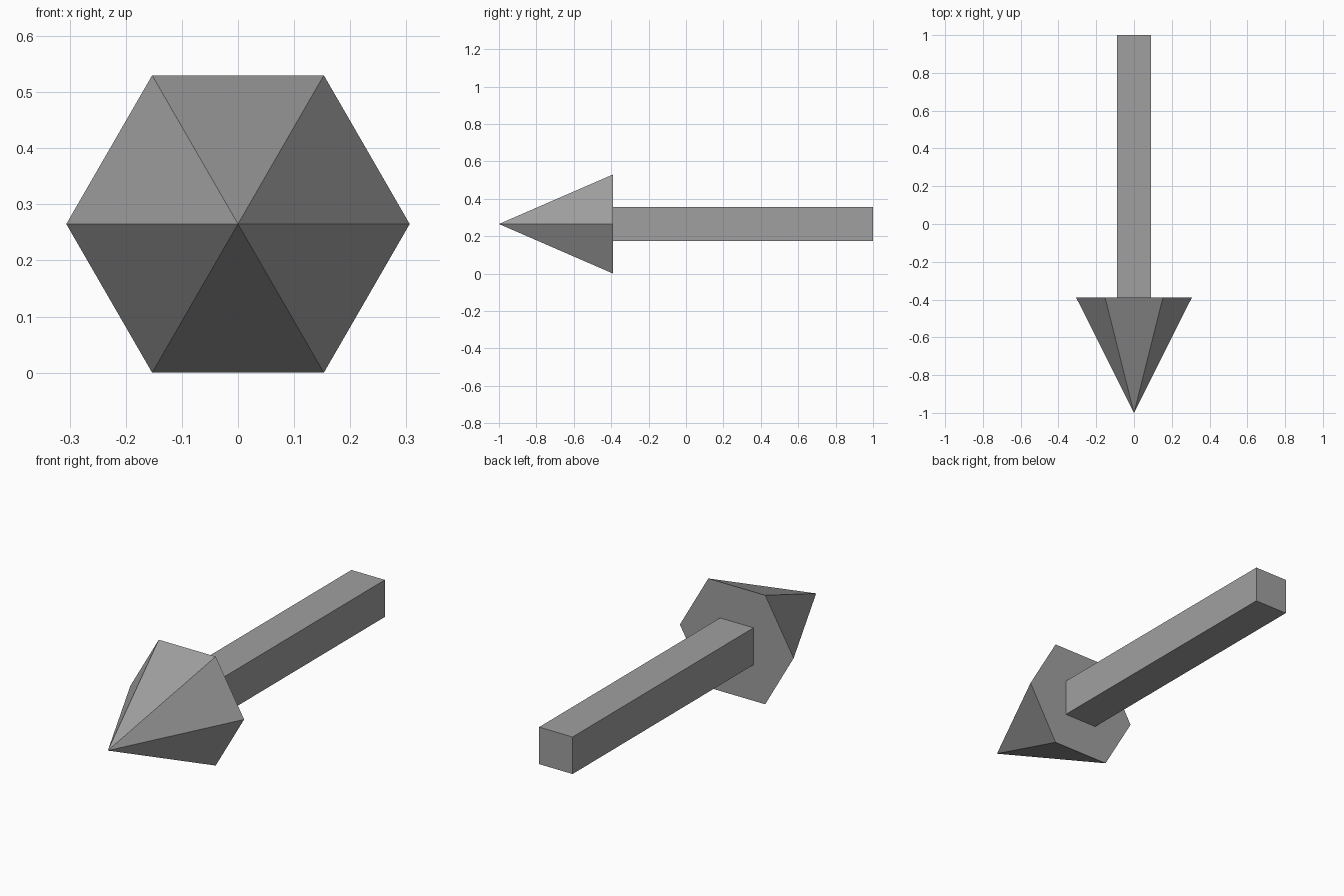
import bpy
import bmesh
from math import cos, sin, tau

cube = bpy.data.objects.get("Cube")
if cube:
    bpy.data.objects.remove(cube, do_unlink=True)

AXIS_Z = 0.265    # height of the arrow's centre line
NECK_Y = -0.39    # where the head meets the shaft

grey = bpy.data.materials.new("mid_grey")
grey.use_nodes = True
colour = (0.35, 0.35, 0.35, 1)
grey.diffuse_color = colour
grey.node_tree.nodes["Principled BSDF"].inputs["Base Color"].default_value = colour


def add_part(name, bm):
    bmesh.ops.recalc_face_normals(bm, faces=bm.faces)
    mesh = bpy.data.meshes.new(name)
    bm.to_mesh(mesh)
    bm.free()
    mesh.materials.append(grey)
    part = bpy.data.objects.new(name, mesh)
    part.location.z = AXIS_Z
    bpy.context.collection.objects.link(part)
    return part


# Six-sided pointed head
bm = bmesh.new()
radius, sides = 0.306, 6
ring = [bm.verts.new((radius * cos(tau * i / sides), NECK_Y, radius * sin(tau * i / sides)))
        for i in range(sides)]
tip = bm.verts.new((0, -1, 0))
bm.faces.new(ring)
for i in range(sides):
    bm.faces.new((ring[i], ring[(i + 1) % sides], tip))
add_part("arrow_head", bm)

# Square shaft running back from the head
bm = bmesh.new()
bmesh.ops.create_cube(bm, size=1)
bmesh.ops.scale(bm, vec=(0.18, 1 - NECK_Y, 0.18), verts=bm.verts)
bmesh.ops.translate(bm, vec=(0, (1 + NECK_Y) / 2, 0), verts=bm.verts)
add_part("arrow_shaft", bm)
